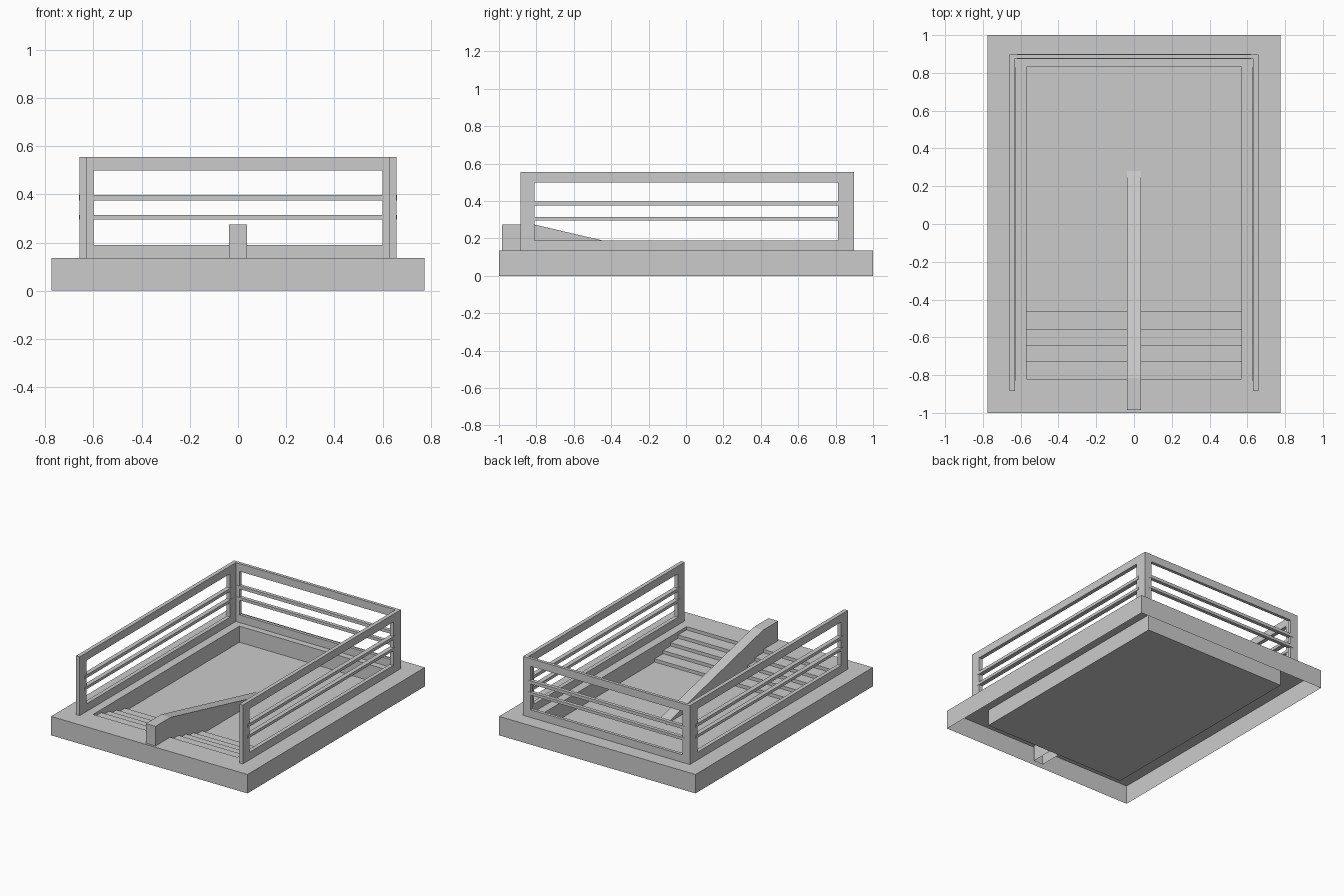
import bpy, bmesh

if "Cube" in bpy.data.objects:
    bpy.data.objects.remove(bpy.data.objects["Cube"])

TOP, FLOOR = 0.135, 0.02


def finish(name, bm, recalc=True):
    if recalc:
        bmesh.ops.recalc_face_normals(bm, faces=bm.faces)
    me = bpy.data.meshes.new(name)
    bm.to_mesh(me)
    bm.free()
    ob = bpy.data.objects.new(name, me)
    bpy.context.collection.objects.link(ob)
    return ob


def bridge(bm, loops):
    """Join consecutive four-corner loops with quads."""
    for a, b in zip(loops, loops[1:]):
        for i in range(4):
            j = (i + 1) % 4
            bm.faces.new((a[i], a[j], b[j], b[i]))


def rect(x0, x1, y0, y1):
    return [(x0, y0), (x1, y0), (x1, y1), (x0, y1)]


def box(name, x0, x1, y0, y1, z0, z1):
    bm = bmesh.new()
    loops = [[bm.verts.new((x, y, z)) for x, y in rect(x0, x1, y0, y1)] for z in (z0, z1)]
    bridge(bm, loops)
    for l in loops:
        bm.faces.new(l)
    return finish(name, bm)


def frame(name, outer, inner, d0, d1, place):
    """Rectangular frame; place maps (along, up, depth) to xyz."""
    bm = bmesh.new()
    loops = [[bm.verts.new(place(u, v, d)) for u, v in rect(*r)]
             for r, d in ((outer, d0), (inner, d0), (inner, d1), (outer, d1))]
    bridge(bm, loops + loops[:1])
    return finish(name, bm)


def strip(name, pts, half, sides):
    """Sweep an open yz profile across x, with optional side faces."""
    bm = bmesh.new()
    l = [bm.verts.new((-half, y, z)) for y, z in pts]
    r = [bm.verts.new((half, y, z)) for y, z in pts]
    for i in range(len(pts) - 1):
        bm.faces.new((l[i], r[i], r[i + 1], l[i + 1]))
    if sides:
        bm.faces.new(l)
        bm.faces.new(r[::-1])
    return finish(name, bm, False)


# Base shell, open underneath, with a sunken pit
bm = bmesh.new()
slab = rect(-0.775, 0.775, -1, 1)
pit = rect(-0.57, 0.57, -0.82, 0.83)
loops = [[bm.verts.new((x, y, z)) for x, y in r]
         for r, z in ((slab, 0), (slab, TOP), (pit, TOP), (pit, FLOOR))]
bridge(bm, loops)
bm.faces.new(loops[-1])
finish("base_with_pit", bm, False)

# Steps down into the pit
edges = [-0.82, -0.725, -0.64, -0.555, -0.46]
rise = (TOP - FLOOR) / 5
steps = [(-0.82, TOP)]
for i in range(4):
    z = TOP - (i + 1) * rise
    steps += [(edges[i], z), (edges[i + 1], z)]
steps.append((edges[4], FLOOR))
strip("steps", steps, 0.57, False)

# Central sloping balustrade, open underneath
strip("centre_balustrade",
      [(-0.985, FLOOR), (-0.985, 0.275), (-0.815, 0.275), (0.25, 0.027), (0.28, FLOOR)],
      0.038, True)

# Railings: framed panel with two bars on each side and the back
BARS = ((0.295, 0.315), (0.375, 0.397))
for side, s in (("left", -1), ("right", 1)):
    frame(side + "_railing_frame", (-0.885, 0.875, TOP, 0.555), (-0.81, 0.812, 0.19, 0.50),
          0.63, 0.658, lambda u, v, d: (s * d, u, v))
    for i, (z0, z1) in enumerate(BARS):
        x0, x1 = sorted((s * 0.628, s * 0.66))
        box(f"{side}_railing_bar_{i + 1}", x0, x1, -0.83, 0.83, z0, z1)

frame("back_railing_frame", (-0.658, 0.658, TOP, 0.555), (-0.60, 0.60, 0.19, 0.50),
      0.875, 0.897, lambda u, v, d: (u, d, v))
for i, (z0, z1) in enumerate(BARS):
    box(f"back_railing_bar_{i + 1}", -0.62, 0.62, 0.873, 0.899, z0, z1)
